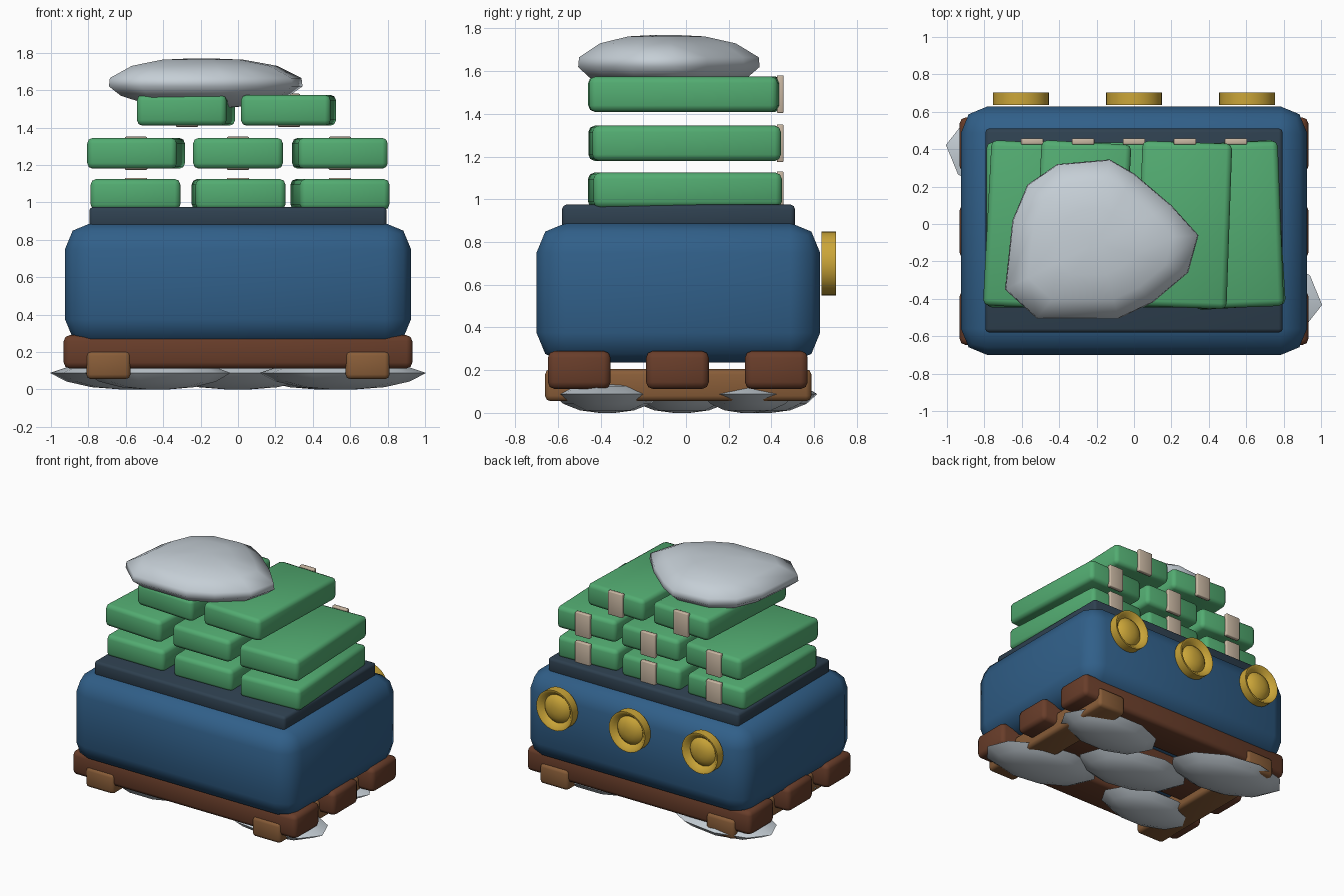
import bpy, bmesh, math
from mathutils import Matrix, Vector

old = bpy.data.objects.get("Cube")
if old:
    bpy.data.objects.remove(old, do_unlink=True)


def material(name, r, g, b):
    m = bpy.data.materials.new(name)
    m.use_nodes = True
    m.diffuse_color = (r, g, b, 1)
    m.node_tree.nodes["Principled BSDF"].inputs["Base Color"].default_value = (r, g, b, 1)
    return m


BLUE = material("blue", 0.03, 0.115, 0.25)
SLATE = material("dark slate", 0.028, 0.052, 0.08)
GREEN = material("green", 0.085, 0.41, 0.165)
BEIGE = material("beige", 0.58, 0.47, 0.36)
BROWN = material("dark brown", 0.14, 0.047, 0.023)
TAN = material("tan wood", 0.25, 0.11, 0.04)
GOLD = material("gold", 0.6, 0.38, 0.04)
STONE = material("pale grey", 0.56, 0.62, 0.67)


def finish(name, bm, mat, angle=60):
    bmesh.ops.recalc_face_normals(bm, faces=bm.faces)
    for f in bm.faces:
        f.smooth = True
    mesh = bpy.data.meshes.new(name)
    bm.to_mesh(mesh)
    bm.free()
    mesh.set_sharp_from_angle(angle=math.radians(angle))
    mesh.materials.append(mat)
    ob = bpy.data.objects.new(name, mesh)
    bpy.context.collection.objects.link(ob)
    return ob


def box(name, x, y, z, mat, bevel, turn=0):
    """Rounded box from (min, max) ranges, turned in degrees about its upright axis."""
    centre = Vector([(lo + hi) / 2 for lo, hi in (x, y, z)])
    size = [hi - lo for lo, hi in (x, y, z)]
    bm = bmesh.new()
    bmesh.ops.create_cube(bm, size=1, matrix=Matrix.Diagonal((*size, 1)))
    bmesh.ops.bevel(bm, geom=bm.edges[:], offset=bevel, segments=2,
                    profile=0.5, affect='EDGES')
    bm.transform(Matrix.Translation(centre) @ Matrix.Rotation(math.radians(turn), 4, 'Z'))
    return finish(name, bm, mat)


def loft(bm, rings):
    """Skin closed rings of equal count and cap both ends."""
    loops = [[bm.verts.new(p) for p in ring] for ring in rings]
    n = len(loops[0])
    for a, b in zip(loops, loops[1:]):
        for i in range(n):
            j = (i + 1) % n
            bm.faces.new((a[i], a[j], b[j], b[i]))
    bm.faces.new(loops[0][::-1])
    bm.faces.new(loops[-1])


def stone(name, outline, centre, profile):
    """Flat boulder: an outline scaled about its centre at each (scale, z)."""
    cx, cy = centre
    bm = bmesh.new()
    loft(bm, [[(cx + (px - cx) * s, cy + (py - cy) * s, z) for px, py in outline]
              for s, z in profile])
    return finish(name, bm, STONE, 80)


# Rounded body and the lid tray
box("body", (-0.925, 0.925), (-0.70, 0.628), (0.235, 0.89), BLUE, 0.14)
box("tray", (-0.795, 0.795), (-0.58, 0.51), (0.86, 0.975), SLATE, 0.02)

# Wooden pallet: cross slats over two runners
for i, y in enumerate((-0.5, -0.04, 0.423)):
    box(f"pallet_slat_{i + 1}", (-0.932, 0.932), (y - 0.147, y + 0.147),
        (0.112, 0.29), BROWN, 0.032)
for side, s in (("left", 1), ("right", -1)):
    box(f"{side}_runner", (s * 0.693 - 0.118, s * 0.693 + 0.118), (-0.66, 0.587),
        (0.055, 0.205), TAN, 0.025)

# Stacked packets, each with a paper band at the back: layer base, then (x, turn)
layers = [
    (0.96, [(-0.548, 0), (0.003, 1.5), (0.545, 3.5)]),
    (1.18, [(-0.545, -3), (0, 0), (0.545, 2.2)]),
    (1.41, [(-0.278, -3.2), (0.27, -2)]),
]
for row, (z, items) in enumerate(layers):
    for col, (x, turn) in enumerate(items):
        tag = f"{row + 1}_{col + 1}"
        box("packet_" + tag, (x - 0.24, x + 0.24), (-0.447, 0.437),
            (z, z + 0.165), GREEN, 0.03, turn)
        bx = 0.545 * (col - 1) if row < 2 else 0.545 * (col - 0.5)
        box("band_" + tag, (bx - 0.06, bx + 0.06), (0.425, 0.457),
            (z - 0.006, z + 0.171), BEIGE, 0.006)

# Round knobs on the back: a rim with a domed centre
knob = [(0.02, 0), (0.15, 0), (0.15, 0.067), (0.138, 0.067), (0.105, 0.03),
        (0.09, 0.045), (0.06, 0.06), (0.025, 0.067)]
for i, x in enumerate((-0.605, 0, 0.605)):
    bm = bmesh.new()
    turns = [2 * math.pi * k / 32 for k in range(32)]
    loft(bm, [[(x + r * math.cos(a), 0.635 + h, 0.70 + r * math.sin(a)) for a in turns]
              for r, h in knob])
    finish(f"back_knob_{i + 1}", bm, GOLD, 50)

# Large flat stone on top
top_outline = [(-0.57, 0.21), (-0.41, 0.32), (-0.13, 0.345), (0, 0.27), (0.2, 0.1),
               (0.345, -0.06), (0.29, -0.26), (0.1, -0.42), (-0.08, -0.505),
               (-0.52, -0.505), (-0.69, -0.35), (-0.65, 0.02)]
stone("top_stone", top_outline, (-0.2, -0.1),
      [(0.15, 1.50), (0.55, 1.52), (0.87, 1.57), (1, 1.62), (0.99, 1.665),
       (0.75, 1.73), (0.42, 1.763), (0.1, 1.77)])

# Five flat stones under the pallet: centre, half length, half width, turn
under = [((0.56, -0.37), 0.45, 0.25, -8), ((0.48, 0.29), 0.41, 0.23, 0),
         ((0, -0.02), 0.43, 0.25, -10), ((-0.56, 0.36), 0.45, 0.25, -8),
         ((-0.43, -0.37), 0.39, 0.22, 0)]
for i, ((cx, cy), a, b, turn) in enumerate(under):
    t = math.radians(turn)
    outline = []
    for k in range(10):
        u = 2 * math.pi * k / 10
        px, py = a * math.cos(u), b * math.sin(u)
        outline.append((cx + px * math.cos(t) - py * math.sin(t),
                        cy + px * math.sin(t) + py * math.cos(t)))
    stone(f"base_stone_{i + 1}", outline, (cx, cy),
          [(0.15, 0), (0.5, 0.012), (0.8, 0.042), (1, 0.088), (0.75, 0.125),
           (0.4, 0.145), (0.1, 0.15)])
